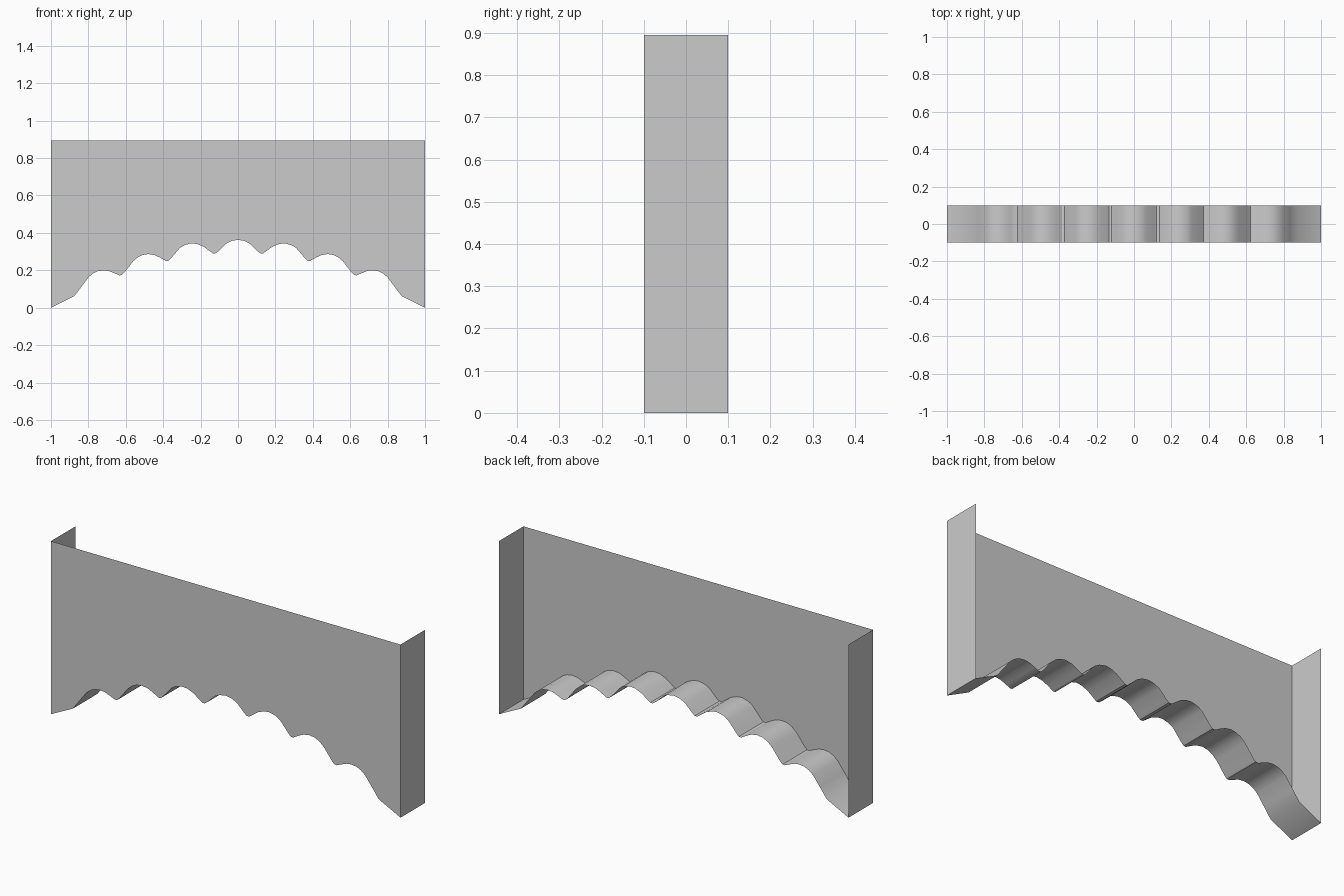
import bpy

if "Cube" in bpy.data.objects:
    bpy.data.objects.remove(bpy.data.objects["Cube"])

TOP, DEPTH = 0.895, 0.1

# Left half of the scalloped arch profile (x, z), springing to crown
half = [(-1, 0), (-0.875, 0.062), (-0.835, 0.115), (-0.797, 0.165), (-0.775, 0.183),
        (-0.75, 0.195), (-0.72, 0.2), (-0.69, 0.196), (-0.66, 0.184), (-0.635, 0.173),
        (-0.622, 0.174), (-0.61, 0.185), (-0.56, 0.249), (-0.535, 0.27), (-0.51, 0.282),
        (-0.48, 0.287), (-0.445, 0.281), (-0.415, 0.267), (-0.385, 0.25), (-0.372, 0.251),
        (-0.36, 0.262), (-0.31, 0.32), (-0.285, 0.335), (-0.25, 0.344), (-0.22, 0.341),
        (-0.185, 0.327), (-0.135, 0.291), (-0.12, 0.291), (-0.106, 0.301), (-0.065, 0.342),
        (-0.035, 0.357), (0, 0.363)]
arch = half + [(-x, z) for x, z in reversed(half[:-1])]


def add_mesh(name, verts, faces):
    mesh = bpy.data.meshes.new(name)
    mesh.from_pydata(verts, [], faces)
    mesh.update()
    obj = bpy.data.objects.new(name, mesh)
    bpy.context.collection.objects.link(obj)
    return obj


def strip(name, path):
    """Sweep an xz path through the depth as a single-sided sheet."""
    n = len(path)
    verts = [(x, y, z) for y in (-DEPTH, DEPTH) for x, z in path]
    return add_mesh(name, verts, [(i, i + n, i + n + 1, i + 1) for i in range(n - 1)])


# Front panel cut along the arch
outline = arch + [(1, TOP), (-1, TOP)]
add_mesh("front_panel", [(x, -DEPTH, z) for x, z in outline], [tuple(range(len(outline)))])

# Scalloped underside of the arch
soffit = strip("arch_underside", arch)
bpy.context.view_layer.objects.active = soffit
soffit.select_set(True)
bpy.ops.object.shade_smooth_by_angle(angle=0.52)

# End walls; the top and back stay open
strip("right_end_wall", [(1, 0), (1, TOP)])
strip("left_end_wall", [(-1, TOP), (-1, 0)])
